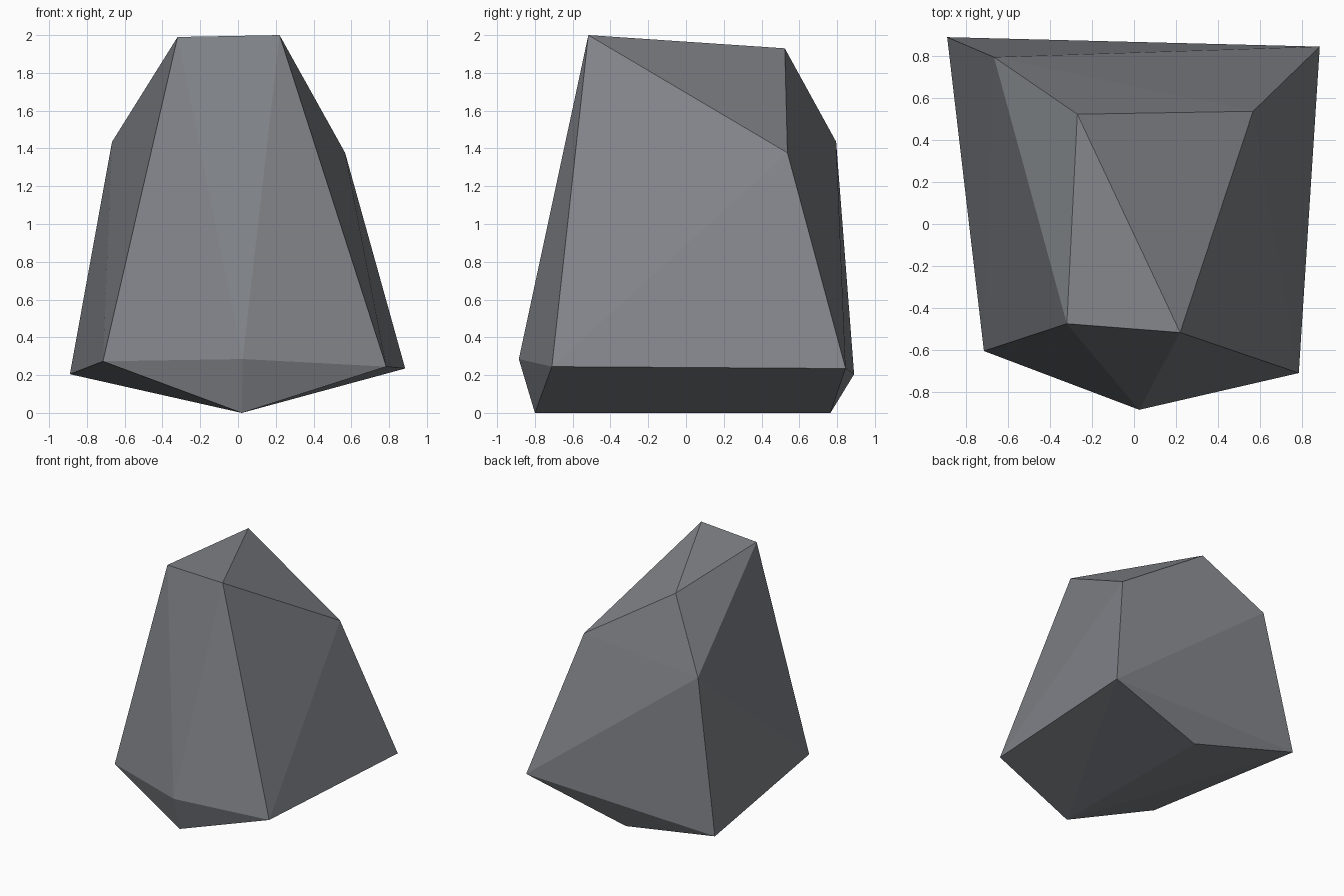
import bpy, bmesh

if "Cube" in bpy.data.objects:
    bpy.data.objects.remove(bpy.data.objects["Cube"])

# Stone colour
stone = bpy.data.materials.new("slate grey")
stone.diffuse_color = (0.22, 0.23, 0.25, 1)
stone.use_nodes = True
stone.node_tree.nodes["Principled BSDF"].inputs["Base Color"].default_value = stone.diffuse_color

# Corners of the boulder: keel, widest ring, shoulders, crown
keel = [(0.02, -0.80, 0.0), (0.02, 0.765, 0.0)]
ring = [(-0.89, 0.89, 0.205), (0.885, 0.845, 0.235), (0.785, -0.71, 0.245),
        (0.025, -0.885, 0.285), (-0.715, -0.605, 0.273)]
shoulders = [(-0.667, 0.795, 1.435), (0.567, 0.537, 1.377)]
crown = [(-0.32, -0.475, 1.99), (0.22, -0.517, 2.0), (-0.27, 0.523, 1.93)]

# Faceted boulder wrapped around the corners
bm = bmesh.new()
for co in keel + ring + shoulders + crown:
    bm.verts.new(co)
bmesh.ops.convex_hull(bm, input=bm.verts[:])
bmesh.ops.recalc_face_normals(bm, faces=bm.faces[:])
mesh = bpy.data.meshes.new("boulder")
bm.to_mesh(mesh)
bm.free()
mesh.materials.append(stone)
boulder = bpy.data.objects.new("boulder", mesh)
bpy.context.collection.objects.link(boulder)
